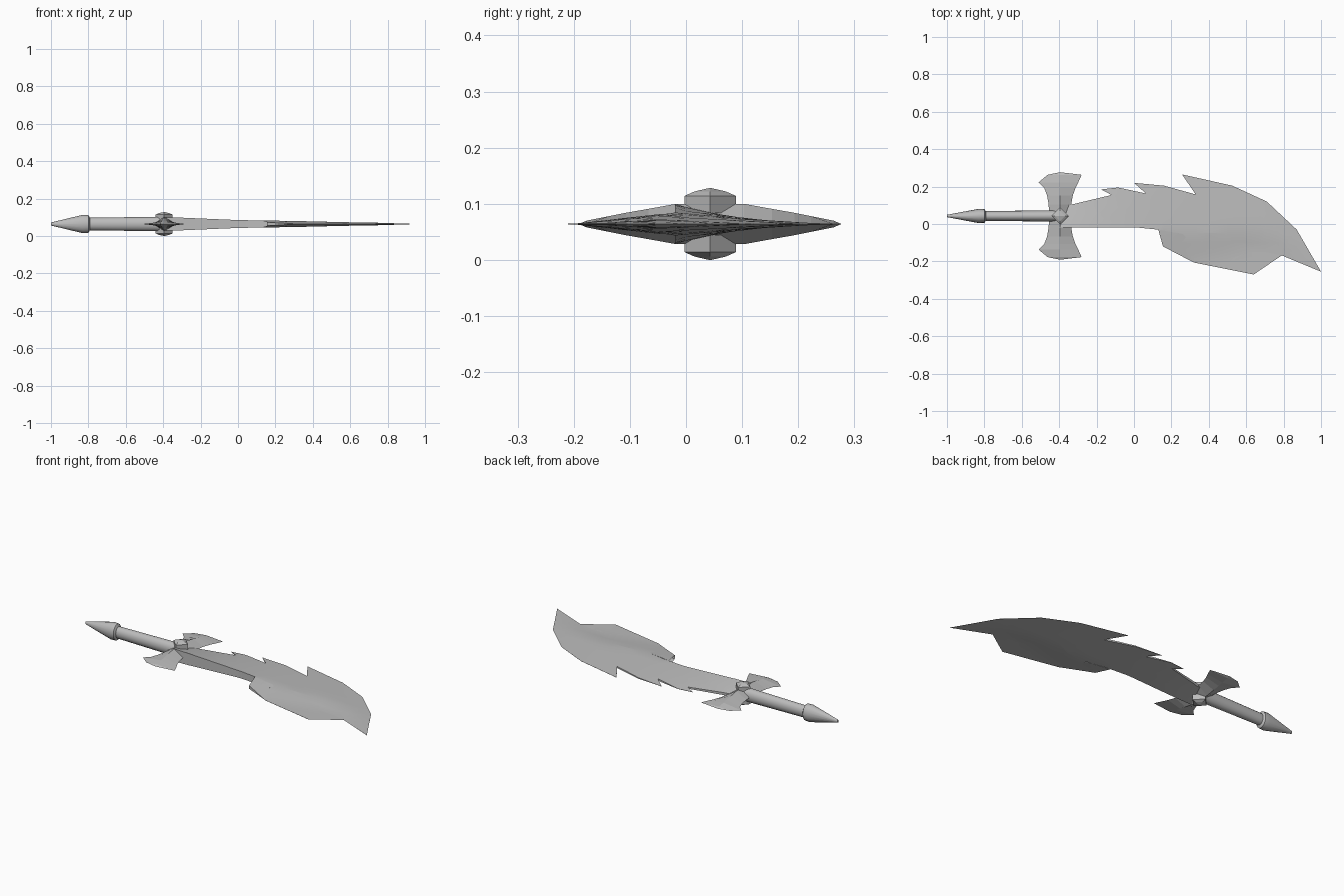
import bpy, bmesh, math
from mathutils import Vector

if "Cube" in bpy.data.objects:
    bpy.data.objects.remove(bpy.data.objects["Cube"], do_unlink=True)

MID_Z = 0.064
AXIS_Y = 0.043

steel = bpy.data.materials.new("grey steel")
steel.use_nodes = True
steel.diffuse_color = (0.5, 0.5, 0.5, 1)
steel.node_tree.nodes["Principled BSDF"].inputs["Base Color"].default_value = (0.5, 0.5, 0.5, 1)


def finish(name, bm, smooth=None):
    bmesh.ops.remove_doubles(bm, verts=bm.verts, dist=0.0002)
    bmesh.ops.recalc_face_normals(bm, faces=bm.faces)
    mesh = bpy.data.meshes.new(name)
    bm.to_mesh(mesh)
    bm.free()
    mesh.materials.append(steel)
    ob = bpy.data.objects.new(name, mesh)
    bpy.context.collection.objects.link(ob)
    if smooth:
        bpy.ops.object.select_all(action='DESELECT')
        ob.select_set(True)
        bpy.context.view_layer.objects.active = ob
        bpy.ops.object.shade_smooth_by_angle(angle=math.radians(smooth))
    return ob


def lathe(name, profile, sides, place, smooth=None):
    """Rings of (distance, radius) placed by place(distance, a, b), capped."""
    bm = bmesh.new()
    rings = []
    for d, r in profile:
        angles = [math.tau * i / sides for i in range(sides)]
        rings.append([bm.verts.new(place(d, r * math.cos(a), r * math.sin(a))) for a in angles])
    for low, high in zip(rings, rings[1:]):
        for i in range(sides):
            j = (i + 1) % sides
            bm.faces.new((low[i], low[j], high[j], high[i]))
    bm.faces.new(rings[0])
    bm.faces.new(rings[-1])
    return finish(name, bm, smooth)


def lerp_table(table, x):
    for (x0, v0), (x1, v1) in zip(table, table[1:]):
        if x <= x1:
            return v0 + (v1 - v0) * max(0, (x - x0) / (x1 - x0))
    return table[-1][1]


# Handle and pommel, slightly taller than wide
def along_x(d, a, b):
    return (d, AXIS_Y + a * 0.78, MID_Z + b)

lathe("handle", [(-0.83, 0.033), (-0.4, 0.039)], 16, along_x, 40)
lathe("pommel", [(-1.0, 0.008), (-0.83, 0.049), (-0.8, 0.047), (-0.79, 0.03)], 16, along_x, 40)

# Guard: flared diamond-section bar; stations of (offset, back x, front x, ridge height)
half = [(0.0, -0.455, -0.337, 0.036), (0.06, -0.456, -0.336, 0.036),
        (0.11, -0.465, -0.327, 0.027), (0.15, -0.48, -0.313, 0.02),
        (0.18, -0.51, -0.298, 0.014), (0.22, -0.462, -0.28, 0.006)]
bm = bmesh.new()
for side in (-1, 1):
    for up in (-1, 1):
        rows = []
        for off, back, front, ridge in half:
            y = AXIS_Y + side * off
            rows.append([bm.verts.new(p) for p in (
                (back, y, MID_Z), (-0.395, y, MID_Z + up * ridge), (front, y, MID_Z))])
        for a, b in zip(rows, rows[1:]):
            for i in (0, 1):
                bm.faces.new((a[i], a[i + 1], b[i + 1], b[i]))
        tip = bm.verts.new((-0.395, AXIS_Y + side * 0.234, MID_Z))
        for i in (0, 1):
            bm.faces.new((rows[-1][i], rows[-1][i + 1], tip))
finish("guard", bm)

# Faceted jewels above and below the guard
for label, up in (("upper_jewel", 1), ("lower_jewel", -1)):
    lathe(label, [(0.02, 0.046), (0.05, 0.046), (0.058, 0.028), (0.064, 0.002)], 4,
          lambda d, a, b: (-0.395 + a, AXIS_Y + b, MID_Z + up * d))

# Blade: outline, cut into a mesh, then thickened from the spine to sharp edges
outline = [(-0.4, -0.02), (0.03, -0.02), (0.13, -0.03), (0.26, -0.053), (0.277, -0.07),
           (0.257, -0.095), (0.155, -0.12), (0.32, -0.206), (0.64, -0.27), (0.52, -0.2),
           (0.497, -0.16), (0.53, -0.137), (0.63, -0.13), (0.79, -0.168), (1.0, -0.255),
           (0.87, -0.03), (0.71, 0.12), (0.525, 0.205), (0.257, 0.265), (0.33, 0.158),
           (0.16, 0.205), (0, 0.22), (0.064, 0.163), (-0.085, 0.195), (-0.176, 0.185),
           (-0.12, 0.155), (-0.33, 0.105), (-0.4, 0.1)]
spine_height = [(-0.4, 0.036), (-0.33, 0.035), (0, 0.021), (0.25, 0.017), (0.5, 0.013), (0.75, 0.007), (1, 0)]
spine_y = [(-0.4, -0.02), (0.03, -0.02), (0.26, -0.053), (0.5, -0.03), (0.75, -0.05), (1, -0.255)]
top_edge = [(-0.4, 0.12), (-0.1, 0.2), (0.25, 0.265), (0.525, 0.21), (0.71, 0.12), (0.87, -0.03), (1, -0.25)]
low_edge = [(-0.4, -0.3), (0.2, -0.2), (0.32, -0.206), (0.45, -0.2), (0.53, -0.137), (0.63, -0.13),
            (0.79, -0.168), (1, -0.256)]


def thickness(x, y):
    s = lerp_table(spine_y, x)
    edge = lerp_table(top_edge if y > s else low_edge, x)
    t = (y - s) / (edge - s) if abs(edge - s) > 0.001 else 1
    return lerp_table(spine_height, x) * max(0, 1 - t)

bm = bmesh.new()
bm.faces.new([bm.verts.new((x, y, 0)) for x, y in outline])
bmesh.ops.triangulate(bm, faces=bm.faces)
cuts = [((x / 10, 0, 0), (1, 0, 0)) for x in range(-3, 10)]
cuts += [((0, y / 20, 0), (0, 1, 0)) for y in range(-4, 5)]
for point, normal in cuts:
    bmesh.ops.bisect_plane(bm, geom=bm.verts[:] + bm.edges[:] + bm.faces[:],
                           plane_co=point, plane_no=normal, dist=0.0001)
lower = bm.verts[:]
result = bmesh.ops.extrude_face_region(bm, geom=bm.faces[:], use_keep_orig=True)
upper = [v for v in result["geom"] if isinstance(v, bmesh.types.BMVert)]
for verts, up in ((lower, -1), (upper, 1)):
    for v in verts:
        v.co.z = MID_Z + up * max(0.0003, thickness(v.co.x, v.co.y))
finish("blade", bm, 30)
